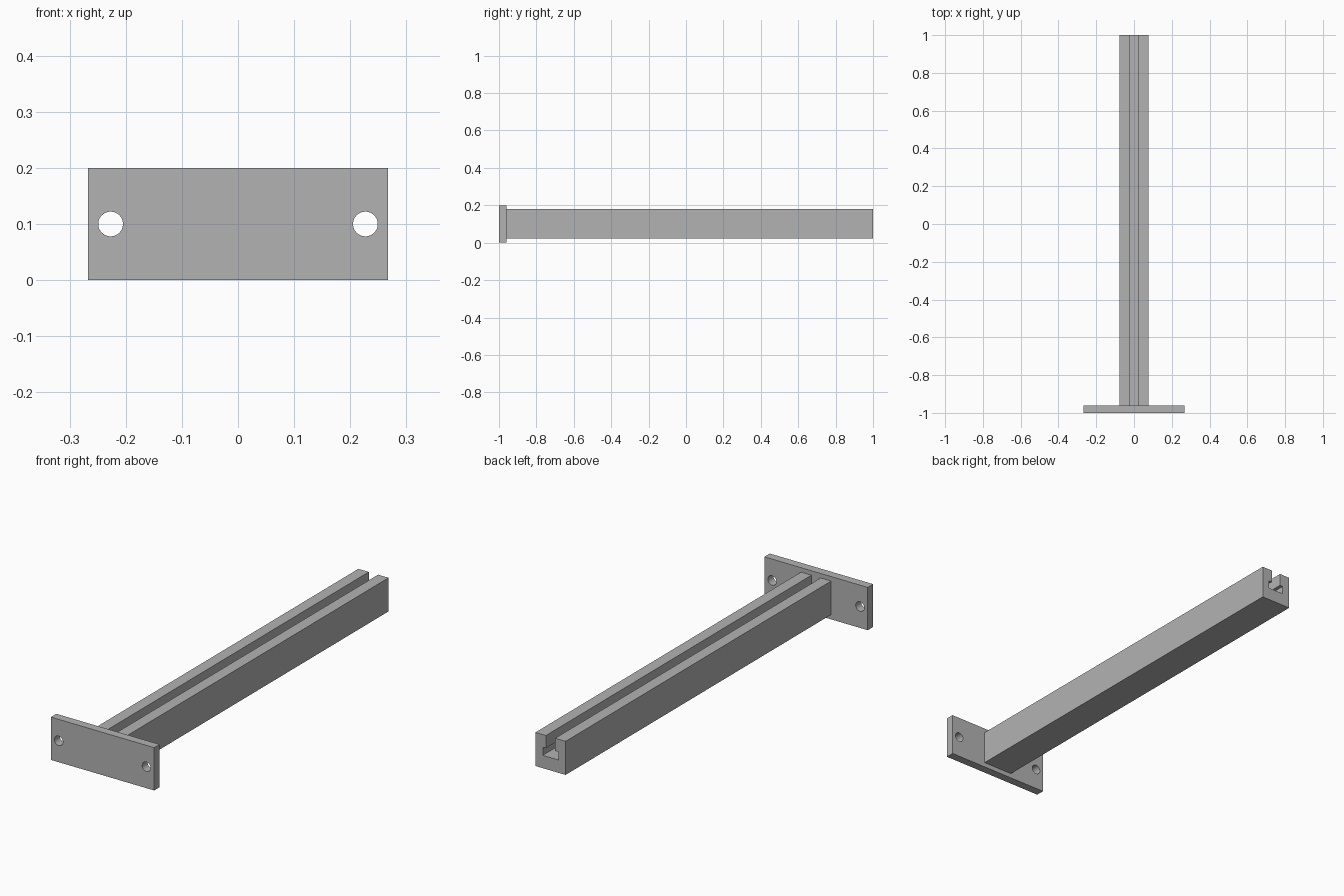
import bpy
import bmesh
from mathutils import Matrix
from math import pi

default = bpy.data.objects.get("Cube")
if default:
    bpy.data.objects.remove(default, do_unlink=True)

grey = bpy.data.materials.new("light_grey")
grey.use_nodes = True
GREY = (0.45, 0.45, 0.45, 1)
grey.diffuse_color = GREY
grey.node_tree.nodes["Principled BSDF"].inputs["Base Color"].default_value = GREY


def add_object(name, bm):
    bmesh.ops.recalc_face_normals(bm, faces=bm.faces)
    mesh = bpy.data.meshes.new(name)
    bm.to_mesh(mesh)
    bm.free()
    mesh.materials.append(grey)
    obj = bpy.data.objects.new(name, mesh)
    bpy.context.collection.objects.link(obj)
    return obj


def extrude_profile(name, profile, y0, y1):
    """Extrude an x-z outline along y."""
    bm = bmesh.new()
    face = bm.faces.new([bm.verts.new((x, y0, z)) for x, z in profile])
    result = bmesh.ops.extrude_face_region(bm, geom=[face])
    verts = [v for v in result["geom"] if isinstance(v, bmesh.types.BMVert)]
    bmesh.ops.translate(bm, verts=verts, vec=(0, y1 - y0, 0))
    return add_object(name, bm)


FRONT, JOINT, BACK = -1.0, -0.96, 1.0
MID_Z = 0.1

# Rail with a T-shaped slot open at the top
bar, neck, groove = 0.078, 0.024, 0.04
bottom, floor, ledge, top = 0.022, 0.082, 0.12, 0.179
half = [(bar, bottom), (bar, top), (neck, top), (neck, ledge),
        (groove, ledge), (groove, floor)]
outline = half + [(-x, z) for x, z in reversed(half)]
extrude_profile("slotted_rail", outline, JOINT, BACK)

# Mounting plate
w = 0.267
plate = extrude_profile("mounting_plate", [(-w, 0), (w, 0), (w, 0.2), (-w, 0.2)],
                        FRONT, JOINT)

# Screw holes, one each side
bm = bmesh.new()
for side in (-1, 1):
    place = Matrix.Translation((side * 0.227, (FRONT + JOINT) / 2, MID_Z))
    bmesh.ops.create_cone(bm, cap_ends=True, segments=48, radius1=0.022,
                          radius2=0.022, depth=0.1,
                          matrix=place @ Matrix.Rotation(pi / 2, 4, "X"))
cutter = add_object("screw_hole_cutter", bm)
cutter.hide_render = True
cutter.hide_set(True)

cut = plate.modifiers.new("screw_holes", "BOOLEAN")
cut.operation = "DIFFERENCE"
cut.solver = "EXACT"
cut.object = cutter
bpy.context.view_layer.objects.active = plate
plate.select_set(True)
bpy.ops.object.modifier_apply(modifier=cut.name)
bpy.data.objects.remove(cutter, do_unlink=True)
bpy.ops.object.shade_smooth_by_angle(angle=pi / 6)
